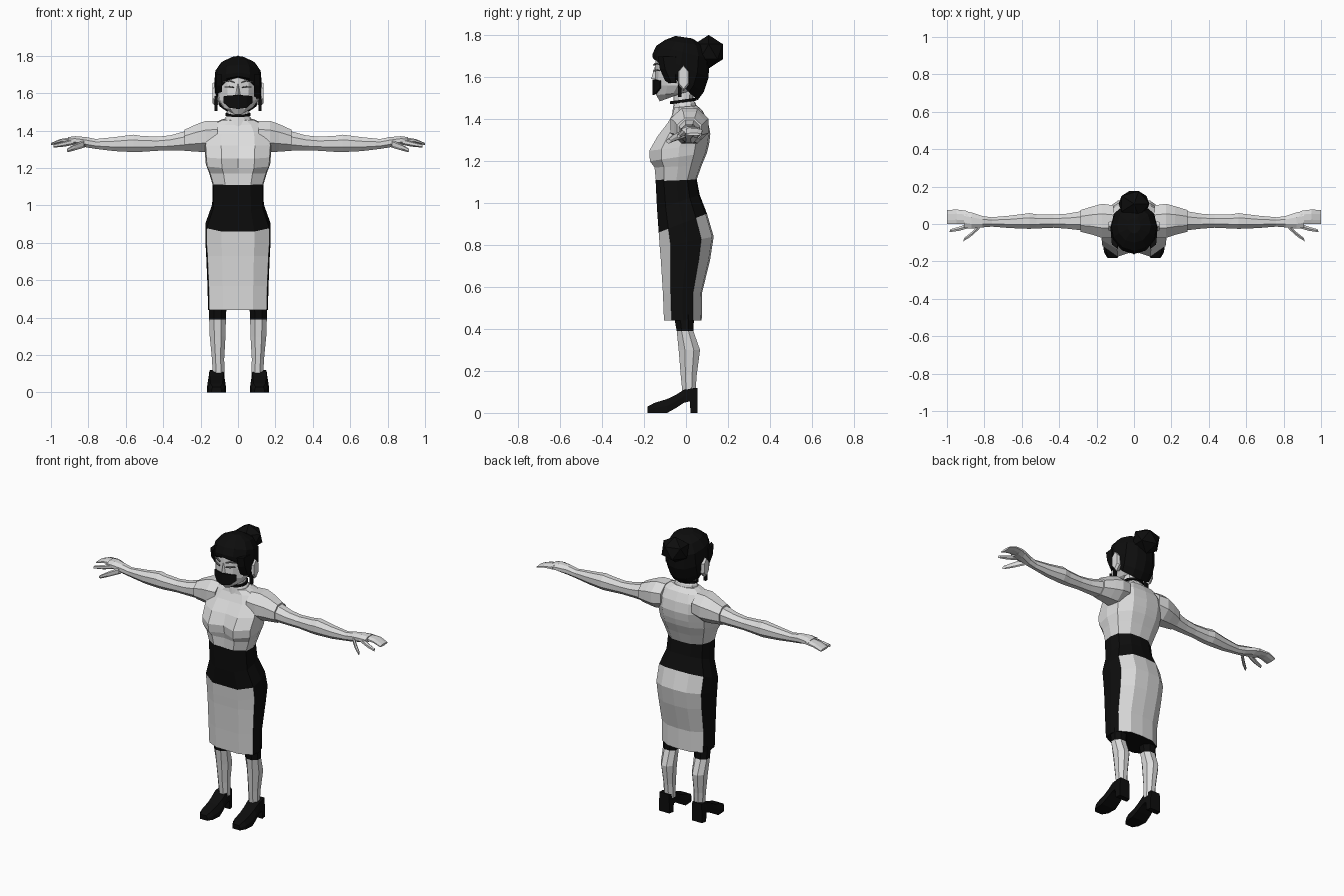
import bpy, bmesh, math
from mathutils import Vector, Matrix


def material(name, v):
    m = bpy.data.materials.new(name)
    m.diffuse_color = (v, v, v, 1)
    return m


PALE = material("pale_skin_and_cloth", 0.72)
BLACK = material("black", 0.004)
GREY = material("brow_grey", 0.18)


def finish(name, bm, mats, mirror=False, rule=None):
    """Turn a bmesh into a flat shaded object, with optional colour rule."""
    bmesh.ops.recalc_face_normals(bm, faces=bm.faces)
    if rule:
        for f in bm.faces:
            f.material_index = rule(f.calc_center_median(), f.normal)
    me = bpy.data.meshes.new(name)
    bm.to_mesh(me)
    bm.free()
    for m in mats:
        me.materials.append(m)
    ob = bpy.data.objects.new(name, me)
    bpy.context.collection.objects.link(ob)
    if mirror:
        ob.modifiers.new("mirror", "MIRROR").use_mirror_merge = False
    return ob


def loft(name, rings, mats, mirror=False, rule=None):
    bm = bmesh.new()
    vs = [[bm.verts.new(p) for p in r] for r in rings]
    n = len(vs[0])
    for a, b in zip(vs, vs[1:]):
        for i in range(n):
            j = (i + 1) % n
            bm.faces.new((a[i], a[j], b[j], b[i]))
    bm.faces.new(vs[0])
    bm.faces.new(vs[-1])
    return finish(name, bm, mats, mirror, rule)


BODY = [(0, 0), (.5, 0), (.96, .2), (1, .5), (.9, .77), (.5, .97), (0, 1)]
HEAD = [(0, 0), (.5, .07), (.9, .28), (1, .5), (.85, .8), (.45, .96), (0, 1)]


def body_ring(zf, zb, w, f, b, dip=0, shape=BODY):
    """Symmetric ring tilted from zf in front to zb behind; dip hollows the centre."""
    half = [Vector((x * w, f + t * (b - f), zf + t * (zb - zf))) for x, t in shape]
    half[0].y += dip
    return half + [Vector((-p.x, p.y, p.z)) for p in half[-2:0:-1]]


def limb_ring(c, u, v, ru, rv, n=8):
    c, u, v = Vector(c), Vector(u), Vector(v)
    return [c + u * ru * math.cos(2 * math.pi * (i + .5) / n)
            + v * rv * math.sin(2 * math.pi * (i + .5) / n) for i in range(n)]


# Skirt: pale front and back panels, black sides and underside
skirt = [(.44, .44, .16, -.105, .075), (.57, .57, .163, -.11, .076), (.73, .73, .17, -.12, .115),
         (.79, .84, .175, -.125, .132), (.86, .95, .174, -.13, .1)]
loft("skirt", [body_ring(*r) for r in skirt], [PALE, BLACK],
     rule=lambda c, n: 1 if abs(n.x) > .75 or abs(n.z) > .8 else 0)

# High waistband
waist = [(.86, .95, .174, -.13, .1), (.97, 1.04, .138, -.138, .065), (1.11, 1.12, .135, -.145, .05)]
loft("waistband", [body_ring(*r) for r in waist], [BLACK])

# Blouse with bust, shoulders and neck
blouse = [(1.1, 1.11, .134, -.143, .05), (1.17, 1.18, .155, -.15, .075, .012),
          (1.2, 1.24, .172, -.172, .1, .035), (1.25, 1.28, .176, -.175, .11, .03),
          (1.32, 1.33, .18, -.135, .116, .01), (1.385, 1.39, .172, -.085, .105),
          (1.43, 1.44, .14, -.062, .08), (1.455, 1.465, .085, -.056, .052)]
loft("blouse", [body_ring(*r) for r in blouse], [PALE])
neck = [(1.41, 1.45, .078, -.068, .055), (1.455, 1.48, .07, -.062, .045),
        (1.47, 1.49, .058, -.06, .035), (1.54, 1.55, .056, -.06, .04)]
loft("neck", [body_ring(*r, shape=HEAD) for r in neck], [PALE])

# Choker
bm = bmesh.new()
chain = [limb_ring((math.cos(a) * .063, -.014 + math.sin(a) * .058, 1.487 + math.sin(a) * .008),
                   (math.cos(a), math.sin(a), 0), (0, 0, 1), .007, .009, 4)
         for a in [i * math.pi / 8 for i in range(17)]]
loft("choker", chain, [BLACK])
bm.free()

# Arms: x, bottom, top, front, back
def arm_rings(rows):
    return [limb_ring((x, (f + b) / 2, (lo + hi) / 2), (0, 1, 0), (0, 0, 1),
                      (b - f) * .54, (hi - lo) * .54) for x, lo, hi, f, b in rows]


loft("sleeve", arm_rings([(.11, 1.3, 1.45, -.075, .1), (.17, 1.285, 1.452, -.075, .108),
                          (.22, 1.287, 1.435, -.058, .095), (.285, 1.292, 1.405, -.042, .075)]),
     [PALE], True)
loft("arm", arm_rings([(.27, 1.295, 1.4, -.035, .07), (.36, 1.293, 1.375, -.025, .055),
                       (.43, 1.292, 1.367, -.02, .05), (.52, 1.286, 1.372, -.024, .052),
                       (.56, 1.285, 1.378, -.026, .058), (.66, 1.29, 1.365, -.022, .045),
                       (.76, 1.302, 1.355, -.014, .036), (.81, 1.31, 1.365, -.018, .042),
                       (.87, 1.325, 1.37, -.025, .062), (.91, 1.33, 1.365, -.02, .07)]),
     [PALE], True)

# Fingers and thumb: grouped fingers fan out, index and thumb stand apart
loft("fingers", arm_rings([(.89, 1.332, 1.365, .0, .07), (.95, 1.335, 1.355, .0, .078),
                           (1, 1.322, 1.334, .0, .074)]), [PALE], True)


def digit(name, pts, r):
    loft(name, [limb_ring(p, (-.35, 1, 0), (0, 0, 1), r * k, r * k, 6)
                for p, k in zip(pts, (1.2, 1, .65))], [PALE], True)


digit("index_finger", [(.87, -.005, 1.342), (.93, -.024, 1.328), (.985, -.036, 1.318)], .014)
digit("thumb", [(.82, -.008, 1.33), (.87, -.055, 1.312), (.91, -.083, 1.295)], .017)

# Legs: z, inner, outer, front, back; black above the knee
legs = [(.09, .072, .135, -.017, .045), (.18, .073, .14, -.026, .052), (.3, .066, .152, -.036, .068),
        (.39, .064, .155, -.045, .036), (.47, .06, .155, -.06, .04)]
loft("leg", [limb_ring(((i + o) / 2, (f + b) / 2, z), (1, 0, 0), (0, 1, 0), (o - i) * .53,
                       (b - f) * .53) for z, i, o, f, b in legs], [PALE, BLACK], True,
     lambda c, n: int(c.z > .395))

# Heeled shoes: y, sole height, top height, half width, top half width
shoe = [(-.183, 0, .03, .026, .02), (-.15, 0, .048, .046, .032), (-.09, 0, .066, .05, .034),
        (-.05, .022, .085, .047, .036), (-.01, .048, .11, .043, .038), (.018, .055, .114, .042, .038),
        (.022, 0, .116, .042, .038), (.055, 0, .12, .036, .032)]
loft("shoe", [[(.115 + s * w, y, z) for s, w, z in
               ((-1, b, lo), (-1, b, (lo + hi) / 2), (-1, t, hi), (1, t, hi), (1, b, (lo + hi) / 2), (1, b, lo))]
              for y, lo, hi, b, t in shoe], [BLACK], True)

# Head
head = [(1.485, 1.52, .038, -.125, -.03), (1.515, 1.53, .08, -.142, .02), (1.56, 1.56, .106, -.15, .07),
        (1.62, 1.62, .115, -.148, .09), (1.69, 1.69, .114, -.146, .09), (1.75, 1.74, .09, -.1, .07)]
loft("head", [body_ring(*r, shape=HEAD) for r in head], [PALE])
loft("nose", [[(-.016, -.14, 1.59), (0, -.166, 1.592), (.016, -.14, 1.59)],
              [(-.006, -.14, 1.65), (0, -.15, 1.65), (.006, -.14, 1.65)]], [PALE])


def face_plate(name, outline, mat, mirror=False):
    """Thin plate curved to follow the face."""
    bm = bmesh.new()
    vs = [[bm.verts.new((x, -.156 + 6 * x * x, z)) for z in zs] for x, *zs in outline]
    for a, b in zip(vs, vs[1:]):
        bm.faces.new((a[0], b[0], b[1], a[1]))
    bmesh.ops.recalc_face_normals(bm, faces=bm.faces)
    ob = finish(name, bm, [mat], mirror)
    s = ob.modifiers.new("thickness", "SOLIDIFY")
    s.thickness, s.offset = .008, 0


face_plate("face_mask", [(-.076, 1.55, 1.583), (-.045, 1.522, 1.588), (0, 1.515, 1.59),
                         (.045, 1.522, 1.588), (.076, 1.55, 1.583)], BLACK)
face_plate("brow", [(.02, 1.655, 1.66), (.045, 1.662, 1.669), (.075, 1.658, 1.662)], GREY, True)
face_plate("eye", [(.022, 1.628, 1.633), (.045, 1.629, 1.637), (.07, 1.631, 1.635)], GREY, True)

# Ears and earrings
loft("ear", [limb_ring((x, -.012, z), (0, 1, 0), (0, 0, 1), ry, rz, 6) for x, z, ry, rz in
             ((.1, 1.59, .022, .05), (.122, 1.595, .03, .062), (.136, 1.6, .026, .055))], [PALE], True)
loft("earring", [limb_ring((.117, -.03, z), (1, 0, 0), (0, 1, 0), .011, .013, 4)
                 for z in (1.505, 1.585)], [BLACK], True)

# Hair cap swept back, side locks and bun
hair = [(1.685, 1.49, .116, -.148, .055), (1.69, 1.53, .123, -.158, .085), (1.71, 1.6, .127, -.16, .108),
        (1.75, 1.69, .121, -.142, .11), (1.778, 1.75, .09, -.1, .085), (1.797, 1.785, .035, -.05, .03)]
loft("hair", [body_ring(*r, shape=HEAD) for r in hair], [BLACK])
for side, low in ((1, 1.572), (-1, 1.6)):
    loft("side_lock", [[(side * x, y, z) for x, y in
                        ((.085, f), (.118, f + .025), (.124, -.05), (.1, -.045))]
                       for z, f in ((low, -.095), (1.64, -.125), (1.7, -.135))], [BLACK])
bm = bmesh.new()
bmesh.ops.create_icosphere(bm, subdivisions=1, radius=1, matrix=Matrix.Translation((0, .108, 1.722))
                           @ Matrix.Diagonal((.092, .08, .08, 1)))
finish("hair_bun", bm, [BLACK])
